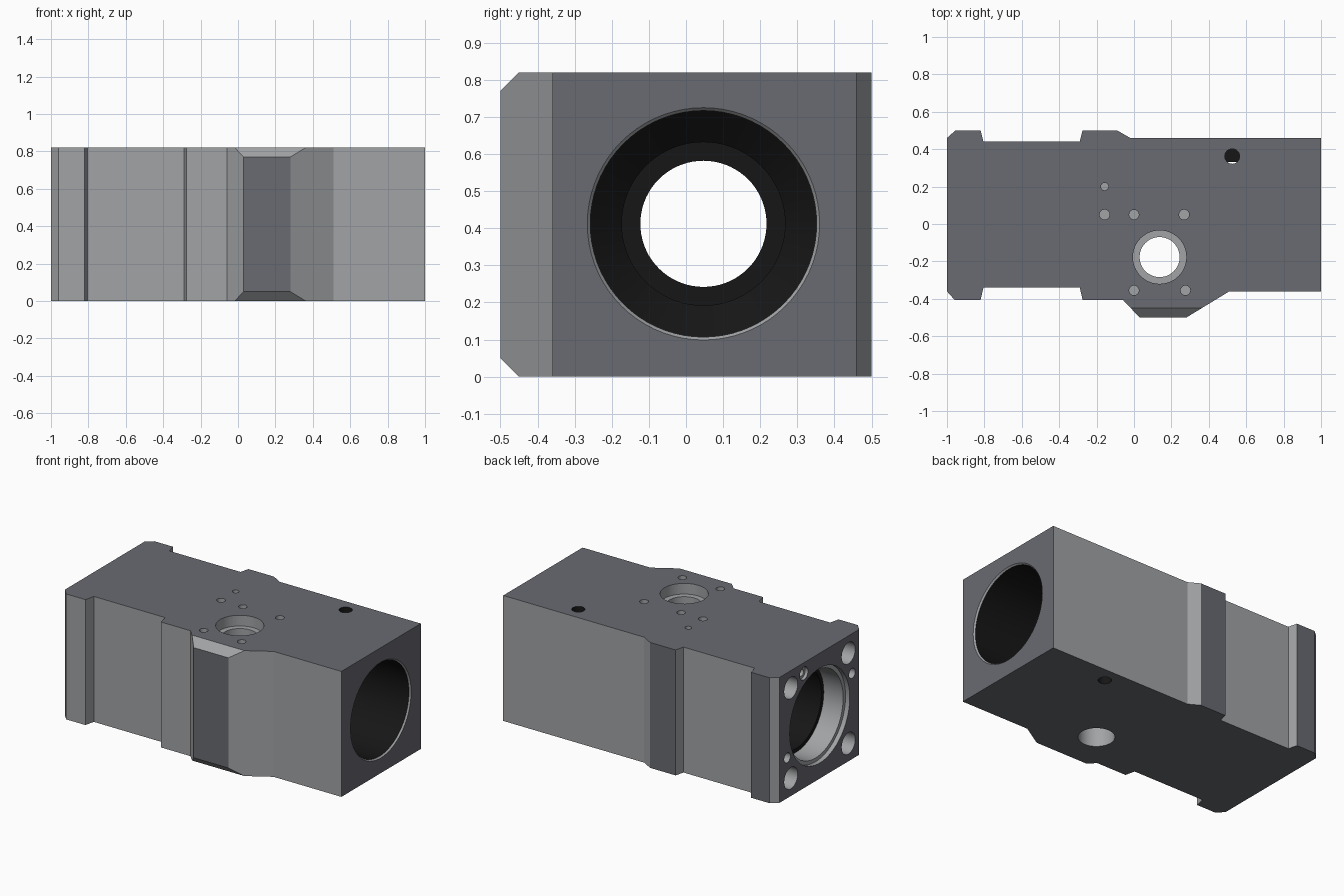
import bpy, bmesh
from math import cos, sin, pi, radians
from mathutils import Vector

if "Cube" in bpy.data.objects:
    bpy.data.objects.remove(bpy.data.objects["Cube"])

H = 0.82
AXIS_Y, AXIS_Z = 0.047, 0.412
LIGHT, DARK, BLACK = 0, 1, 2


def make_material(name, color):
    m = bpy.data.materials.new(name)
    m.diffuse_color = (*color, 1)
    m.use_nodes = True
    m.node_tree.nodes["Principled BSDF"].inputs["Base Color"].default_value = m.diffuse_color
    return m


MATS = [make_material("cast_grey", (0.36, 0.37, 0.38)),
        make_material("machined_grey", (0.14, 0.145, 0.165)),
        make_material("thread_black", (0.008, 0.008, 0.008))]


def to_object(name, bm):
    bmesh.ops.recalc_face_normals(bm, faces=bm.faces)
    me = bpy.data.meshes.new(name)
    bm.to_mesh(me)
    bm.free()
    for m in MATS:
        me.materials.append(m)
    ob = bpy.data.objects.new(name, me)
    bpy.context.collection.objects.link(ob)
    return ob


# Block: plan outline extruded upward
outline = [(-1, -0.36), (-0.96, -0.405), (-0.82, -0.405), (-0.805, -0.34),
           (-0.29, -0.34), (-0.275, -0.405), (-0.06, -0.405), (0.03, -0.5),
           (0.28, -0.5), (0.51, -0.36), (1, -0.36), (1, 0.46), (-0.02, 0.46),
           (-0.09, 0.5), (-0.275, 0.5), (-0.29, 0.44), (-0.805, 0.44),
           (-0.82, 0.5), (-0.955, 0.5), (-1, 0.46)]
bm = bmesh.new()
base = bm.faces.new([bm.verts.new((x, y, 0)) for x, y in outline])
ext = bmesh.ops.extrude_face_region(bm, geom=[base], use_keep_orig=True)
bmesh.ops.translate(bm, vec=(0, 0, H),
                    verts=[g for g in ext["geom"] if isinstance(g, bmesh.types.BMVert)])

# Chamfers on the top and bottom of the front boss
for z, nz in ((H, 1), (0, -1)):
    bmesh.ops.bisect_plane(bm, geom=bm.verts[:] + bm.edges[:] + bm.faces[:],
                           plane_co=(0, -0.45, z), plane_no=(0, -1, nz), clear_outer=True)
    bmesh.ops.holes_fill(bm, edges=[e for e in bm.edges if e.is_boundary])

# Machined faces: top, bottom, both ends, boss front and rear pads
bm.normal_update()
for f in bm.faces:
    n, y = f.normal, f.calc_center_median().y
    if abs(n.z) > 0.99 or abs(n.x) > 0.99 or (abs(n.y) > 0.99 and abs(y) > 0.49):
        f.material_index = DARK
body = to_object("housing_body", bm)


def drill(profile, origin, direction, mats, segs=32):
    """Cut a turned shape; profile is (depth, radius), one material per step."""
    b = bmesh.new()
    q = Vector(direction).to_track_quat('Z', 'Y')
    rings = [[b.verts.new(Vector(origin) + q @ Vector((r * cos(2 * pi * i / segs),
                                                       r * sin(2 * pi * i / segs), t)))
              for i in range(segs)] for t, r in profile]
    for k in range(len(rings) - 1):
        for i in range(segs):
            j = (i + 1) % segs
            f = b.faces.new((rings[k][i], rings[k][j], rings[k + 1][j], rings[k + 1][i]))
            f.material_index = mats[min(k, len(mats) - 1)]
    b.faces.new(rings[0])
    b.faces.new(rings[-1]).material_index = mats[-1]
    cutter = to_object("cutter", b)
    cutter.hide_render = True
    mod = body.modifiers.new("bore", 'BOOLEAN')
    mod.operation, mod.solver, mod.object = 'DIFFERENCE', 'EXACT', cutter
    bpy.context.view_layer.objects.active = body
    bpy.ops.object.modifier_apply(modifier=mod.name)
    bpy.data.objects.remove(cutter)


# Stepped main bore running end to end
main = [(-0.02, 0.31), (0.03, 0.31), (0.03, 0.285), (0.17, 0.285), (0.17, 0.26),
        (0.7, 0.26), (0.7, 0.17), (1.3, 0.17), (1.3, 0.22), (1.42, 0.22),
        (1.5, 0.305), (1.99, 0.305), (2.0, 0.313), (2.02, 0.313)]
drill(main, (-1, AXIS_Y, AXIS_Z), (1, 0, 0),
      [LIGHT] * 3 + [BLACK] * 8 + [LIGHT] * 2, 72)

# Vertical port with counterbore, through the whole block
drill([(-0.02, 0.143), (0.07, 0.143), (0.07, 0.107), (H + 0.02, 0.107)],
      (0.137, -0.177, H), (0, 0, -1), [LIGHT], 48)

# Small blind holes around the port
for x, y, r in [(-0.157, 0.2, 0.02), (-0.157, 0.05, 0.027), (0.0, 0.05, 0.026),
                (0.268, 0.05, 0.027), (0.0, -0.355, 0.026), (0.275, -0.355, 0.026)]:
    drill([(-0.02, r), (0.06, r)], (x, y, H), (0, 0, -1), [LIGHT], 24)

# Threaded side holes, top and bottom
for z, d in ((H, -1), (0, 1)):
    drill([(-0.02, 0.04), (0.3, 0.04)], (0.525, 0.362, z), (0, 0, d), [BLACK], 24)

# Four corner bolt holes on the left end
for sy in (-1, 1):
    for sz in (-1, 1):
        drill([(-0.02, 0.07), (0.15, 0.07)],
              (-1, AXIS_Y + sy * 0.297, AXIS_Z + sz * 0.295), (1, 0, 0), [LIGHT])

# Stepped pin hole and two dowel holes on the left end
drill([(-0.02, 0.042), (0.02, 0.042), (0.02, 0.024), (0.1, 0.024)],
      (-1, 0.21, 0.75), (1, 0, 0), [LIGHT], 24)
for s in (-1, 1):
    drill([(-0.02, 0.032), (0.08, 0.032)],
          (-1, AXIS_Y + s * 0.335, AXIS_Z - s * 0.148), (1, 0, 0), [LIGHT], 24)

# Smooth the bores, keep edges sharp
bpy.ops.object.select_all(action='DESELECT')
body.select_set(True)
bpy.context.view_layer.objects.active = body
bpy.ops.object.shade_smooth_by_angle(angle=radians(25))
